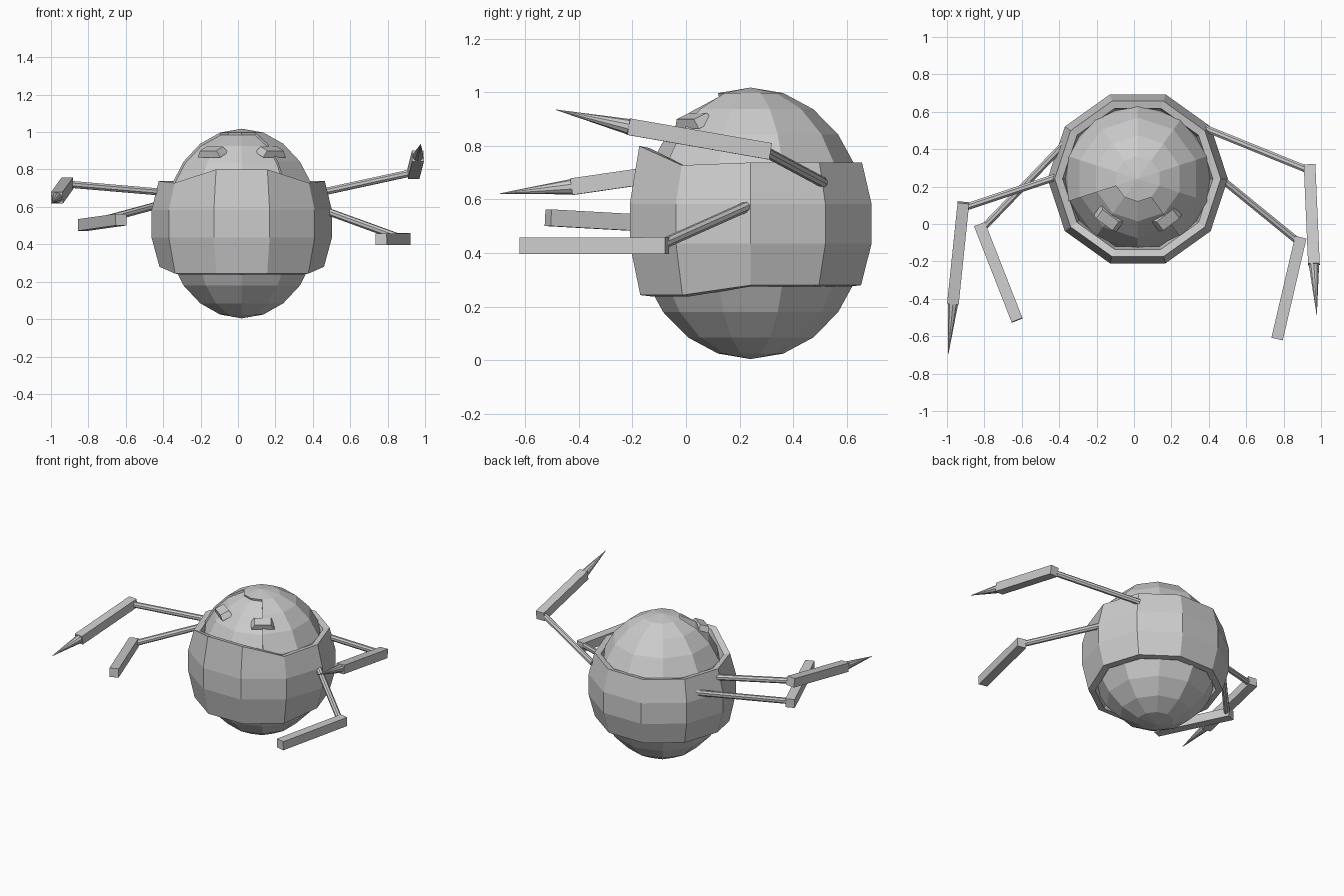
import bpy, bmesh
from math import cos, sin, pi, radians, degrees, atan2
from mathutils import Vector, Matrix

if "Cube" in bpy.data.objects:
    bpy.data.objects.remove(bpy.data.objects["Cube"])

C = Vector((0.02, 0.2415, 0.511))   # body centre


def finish(bm, name):
    bmesh.ops.recalc_face_normals(bm, faces=bm.faces)
    me = bpy.data.meshes.new(name)
    bm.to_mesh(me)
    bm.free()
    ob = bpy.data.objects.new(name, me)
    bpy.context.collection.objects.link(ob)
    return ob


def rod(name, a, b, r1, r2, sides, overlap=0.0):
    """Tapered prism between two points; four-sided ones sit flat."""
    a, b = Vector(a), Vector(b)
    d = (b - a).normalized()
    a = a - d * overlap
    side = d.cross(Vector((0, 0, 1))).normalized()
    up = side.cross(d)
    bm = bmesh.new()
    rings = []
    for p, r in ((a, r1), (b, r2)):
        ring = []
        for i in range(sides):
            t = 2 * pi * (i + 0.5) / sides
            ring.append(bm.verts.new(p + side * r * cos(t) + up * r * sin(t)))
        rings.append(ring)
    for i in range(sides):
        j = (i + 1) % sides
        bm.faces.new((rings[0][i], rings[0][j], rings[1][j], rings[1][i]))
    bm.faces.new(rings[0])
    bm.faces.new(rings[1])
    return finish(bm, name)


# ten-sided egg-shaped body with a slightly sunken face area
bm = bmesh.new()
bmesh.ops.create_uvsphere(bm, u_segments=10, v_segments=11, radius=1)
bmesh.ops.scale(bm, vec=(0.432, 0.432, 0.507), verts=bm.verts)


def in_face(f):
    c = f.calc_center_median()
    ang = degrees(atan2(c.y, c.x)) % 360
    return 216 < ang < 324 and 0.1 < c.z < 0.483 and len(f.verts) == 4


front = [f for f in bm.faces if in_face(f)]
res = bmesh.ops.extrude_face_region(bm, geom=front)
for v in [g for g in res["geom"] if isinstance(g, bmesh.types.BMVert)]:
    v.co *= 0.972
bmesh.ops.delete(bm, geom=[f for f in front if f.is_valid], context='FACES')
bmesh.ops.translate(bm, vec=C, verts=bm.verts)
finish(bm, "body")

# thick belt around the body, rising at the front
bm = bmesh.new()
loops = []
for i in range(10):
    ang = i * 36
    top, bottom = 0.738, 0.28
    if ang in (252, 288):
        top, bottom = 0.80, 0.243
    elif ang in (216, 324):
        top, bottom = 0.728, 0.243
    profile = [(0.385, top - 0.08), (0.402, top - 0.008), (0.444, top), (0.482, 0.583),
               (0.482, 0.435), (0.44, bottom), (0.395, bottom - 0.005), (0.385, bottom + 0.06)]
    a = radians(ang)
    loops.append([bm.verts.new((C.x + r * cos(a), C.y + r * sin(a) * 0.985, z))
                  for r, z in profile])
for i in range(10):
    p, q = loops[i], loops[(i + 1) % 10]
    for k in range(len(p) - 1):
        bm.faces.new((p[k], q[k], q[k + 1], p[k + 1]))
finish(bm, "belt")

# small wedge-edged eyes
for side, name in ((-1, "left_eye"), (1, "right_eye")):
    bm = bmesh.new()
    bmesh.ops.create_cube(bm, size=1)
    for v in bm.verts:
        if v.co.z > 0:
            v.co.x *= 0.85
            v.co.y *= 0.72
    out = atan2(-0.215, side * 0.158)
    m = (Matrix.Translation((C.x + side * 0.158, C.y - 0.215, 0.895))
         @ Matrix.Rotation(out, 4, 'Z')
         @ Matrix.Rotation(radians(22), 4, 'Y')
         @ Matrix.Diagonal((0.075, 0.15, 0.036, 1)))
    bmesh.ops.transform(bm, matrix=m, verts=bm.verts)
    finish(bm, name)

# arms: shoulder, elbow, wrist and, for two of them, a spike tip
arms = {
    "right_upper": ((0.41, 0.50, 0.67), (0.94, 0.285, 0.785), (0.962, -0.215, 0.872),
                    (0.977, -0.485, 0.935)),
    "right_lower": ((0.48, 0.23, 0.575), (0.885, -0.10, 0.428), (0.765, -0.615, 0.427), None),
    "left_upper": ((-0.42, 0.25, 0.68), (-0.915, 0.085, 0.722), (-0.968, -0.425, 0.648),
                   (-0.993, -0.695, 0.622)),
    "left_lower": ((-0.39, 0.41, 0.62), (-0.815, -0.03, 0.505), (-0.625, -0.515, 0.532), None),
}
for name, (shoulder, elbow, wrist, tip) in arms.items():
    rod(name + "_arm", shoulder, elbow, 0.02, 0.02, 8, 0.03)
    rod(name + "_forearm", elbow, wrist, 0.044, 0.044, 4, 0.03)
    if tip:
        rod(name + "_spike", wrist, tip, 0.029, 0.001, 10)
